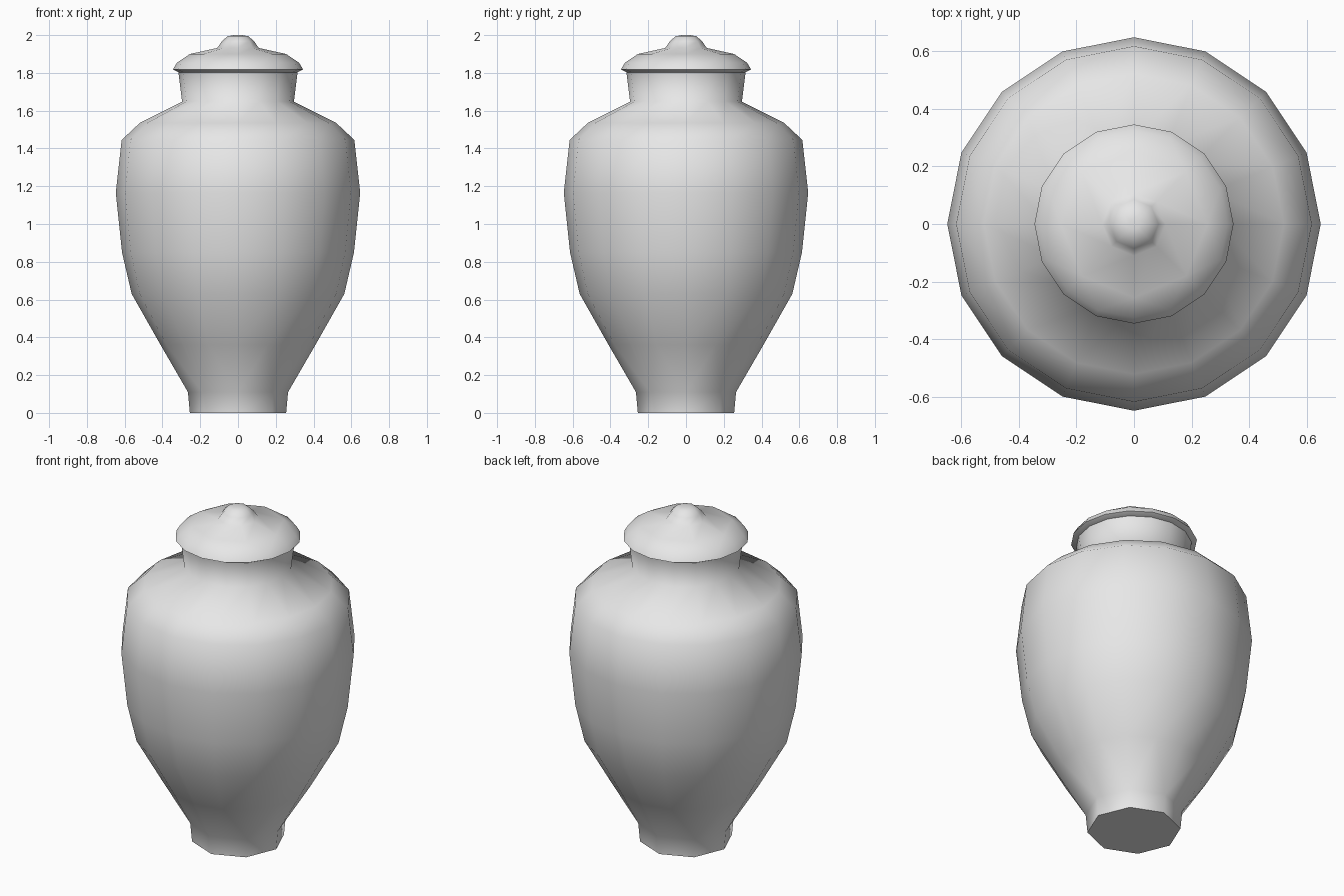
import bpy
import bmesh
from math import cos, sin, tau, radians

cube = bpy.data.objects.get("Cube")
if cube:
    bpy.data.objects.remove(cube, do_unlink=True)

# Plain grey finish
grey = bpy.data.materials.new("plain grey")
grey.use_nodes = True
colour = (0.8, 0.8, 0.8, 1)
grey.diffuse_color = colour
grey.node_tree.nodes["Principled BSDF"].inputs["Base Color"].default_value = colour


def bridge(bm, low, high):
    """Join two rings; one may have twice as many points as the other."""
    if len(low) == len(high):
        for i in range(len(low)):
            j = (i + 1) % len(low)
            bm.faces.new((low[i], low[j], high[j], high[i]))
        return
    few, many = sorted((low, high), key=len)
    for i in range(len(few)):
        j = (i + 1) % len(few)
        a, b, c = (many[(2 * i + k) % len(many)] for k in range(3))
        bm.faces.new((few[i], a, b))
        bm.faces.new((few[i], b, few[j]))
        bm.faces.new((few[j], b, c))


def turned_part(name, profile):
    """Build a closed turned shape from (radius, height, sides) rings."""
    bm = bmesh.new()
    rings = []
    for radius, z, sides in profile:
        rings.append([bm.verts.new((radius * cos(tau * i / sides),
                                    radius * sin(tau * i / sides), z))
                      for i in range(sides)])
    for low, high in zip(rings, rings[1:]):
        bridge(bm, low, high)
    bm.faces.new(rings[0])
    bm.faces.new(rings[-1])
    bmesh.ops.recalc_face_normals(bm, faces=bm.faces)
    mesh = bpy.data.meshes.new(name)
    bm.to_mesh(mesh)
    bm.free()
    mesh.materials.append(grey)
    part = bpy.data.objects.new(name, mesh)
    bpy.context.collection.objects.link(part)
    bpy.ops.object.select_all(action="DESELECT")
    part.select_set(True)
    bpy.context.view_layer.objects.active = part
    bpy.ops.object.shade_smooth_by_angle(angle=radians(80))
    return part


# Foot, swelling body, shoulder and neck
turned_part("jar_body", [
    (0.255, 0, 8), (0.265, 0.11, 8), (0.41, 0.36, 16), (0.563, 0.63, 16),
    (0.614, 0.85, 16), (0.647, 1.165, 16), (0.616, 1.445, 16),
    (0.52, 1.535, 16), (0.296, 1.648, 16), (0.316, 1.806, 16),
])

# Overhanging lid with a rounded knob
turned_part("lid", [
    (0.315, 1.803, 16), (0.345, 1.818, 16), (0.324, 1.853, 16),
    (0.255, 1.9, 8), (0.11, 1.932, 8), (0.085, 1.968, 8),
    (0.055, 1.994, 8), (0.02, 2, 8),
])
